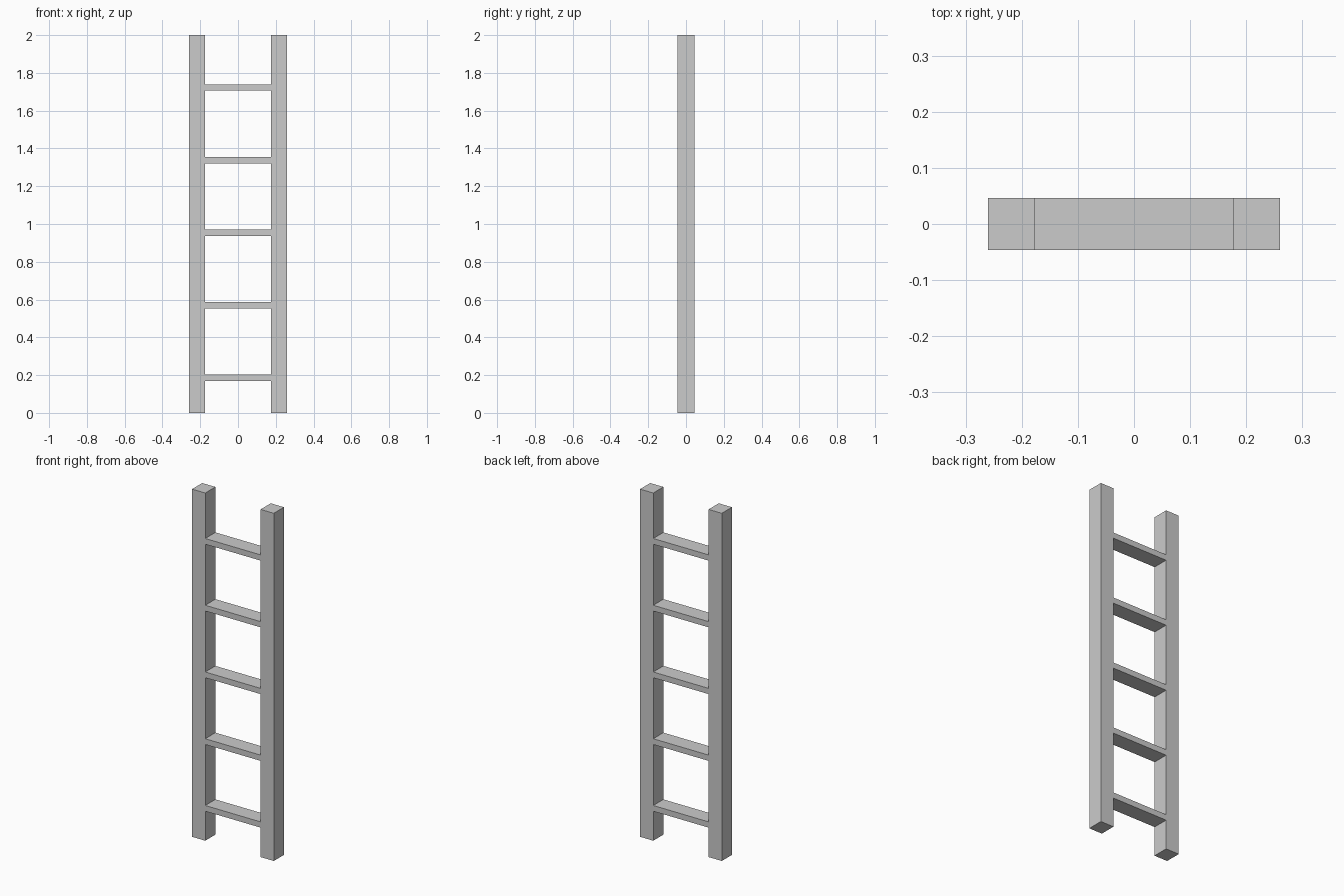
import bpy

if "Cube" in bpy.data.objects:
    bpy.data.objects.remove(bpy.data.objects["Cube"])


def box(name, size, center):
    bpy.ops.mesh.primitive_cube_add(size=1, location=center)
    obj = bpy.context.object
    obj.name = name
    obj.scale = size
    bpy.ops.object.transform_apply(location=False, rotation=False, scale=True)
    return obj


HEIGHT, DEPTH = 2.0, 0.092
OUTER, INNER = 0.26, 0.176      # rail faces measured from the centre line

# Two upright side rails
for side, sign in (("left", -1), ("right", 1)):
    box(f"{side}_rail", (OUTER - INNER, DEPTH, HEIGHT),
        (sign * (OUTER + INNER) / 2, 0, HEIGHT / 2))

# Five evenly spaced flat rungs between the rails, flush front and back
for i in range(5):
    box(f"rung_{i + 1}", (2 * INNER, DEPTH, 0.033), (0, 0, 0.186 + 0.384 * i))
